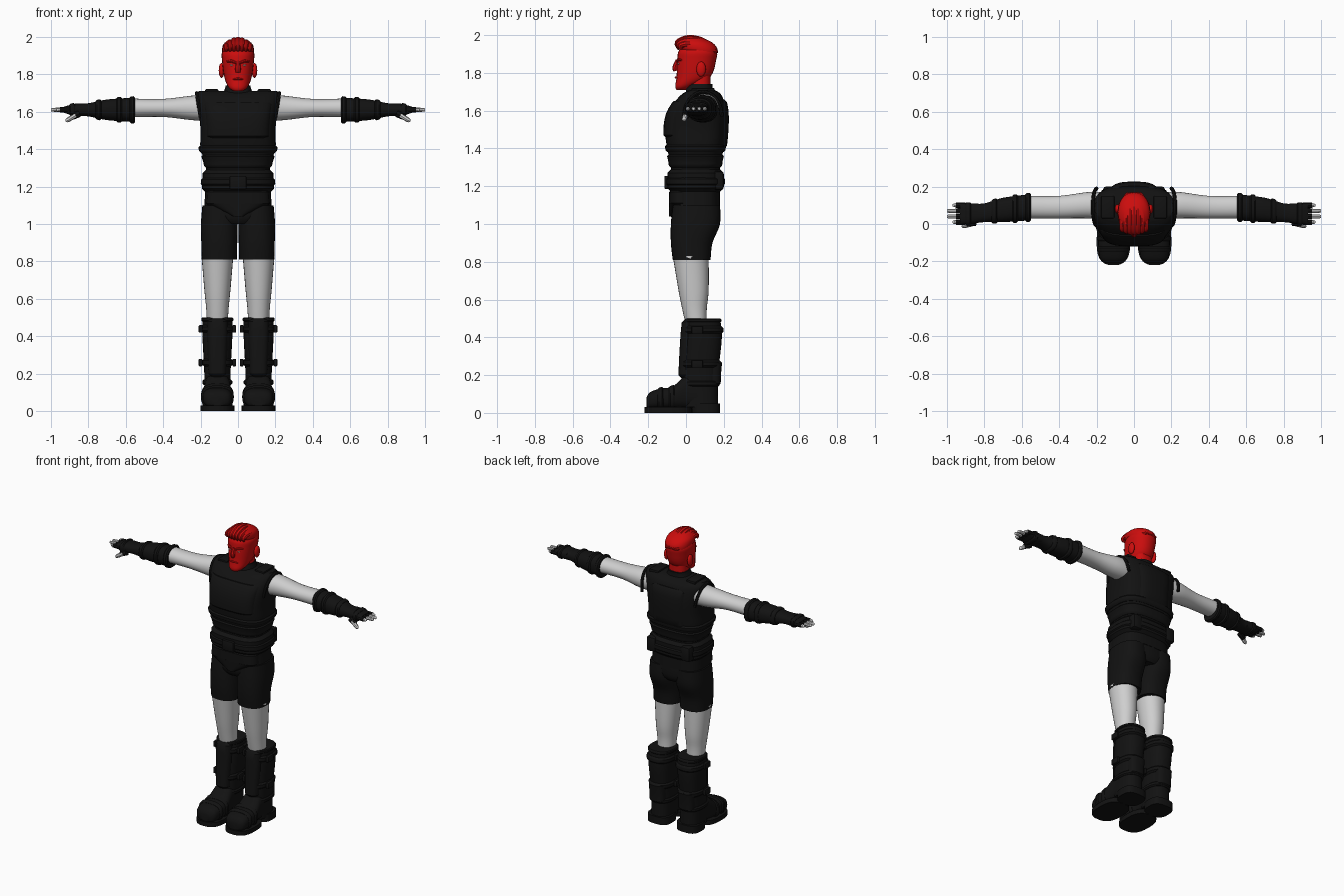
import bpy
import bmesh
import math
from mathutils import Vector

default_cube = bpy.data.objects.get("Cube")
if default_cube:
    bpy.data.objects.remove(default_cube, do_unlink=True)


def make_material(name, red_part, green_part, blue_part):
    colour = (red_part, green_part, blue_part, 1)
    material = bpy.data.materials.new(name)
    material.use_nodes = True
    material.diffuse_color = colour
    shader = next(node for node in material.node_tree.nodes if node.type == "BSDF_PRINCIPLED")
    shader.inputs["Base Color"].default_value = colour
    return material


red = make_material("red", .6, .004, .004)
black = make_material("black", .006, .006, .006)
skin = make_material("pale grey", .62, .62, .62)
eye_white = make_material("eye white", .7, .55, .45)
parts = []
profiles = {}


def finish(name, mesh, material, mirror):
    """Add the mesh to the scene, mirrored to the other side if wanted."""
    mesh.materials.append(material)
    part = bpy.data.objects.new(name, mesh)
    bpy.context.collection.objects.link(part)
    if mirror:
        part.modifiers.new("Mirror", "MIRROR").use_axis[0] = True
    parts.append(part)


def from_bmesh(name, bm, material, mirror):
    bmesh.ops.recalc_face_normals(bm, faces=bm.faces)
    mesh = bpy.data.meshes.new(name)
    bm.to_mesh(mesh)
    bm.free()
    finish(name, mesh, material, mirror)


def spline(rows, steps=4):
    """Pass a smooth curve through the rows of values."""
    result = []
    for i in range(len(rows) - 1):
        before, after = rows[max(i - 1, 0)], rows[min(i + 2, len(rows) - 1)]
        for k in range(steps):
            t = k / steps
            result.append([
                b + t / 2 * (c - a + t * (2 * a - 5 * b + 4 * c - d + t * (3 * (b - c) + d - a)))
                for a, b, c, d in zip(before, rows[i], rows[i + 1], after)])
    return result + [rows[-1]]


def skin_over(name, material, axis, rows, centre, mirror, power, sides=28):
    """Join rounded sections; a row is (position, half width, low, high)."""
    bm = bmesh.new()
    rings = []
    for position, half, low, high in rows:
        ring = []
        for i in range(sides):
            angle = math.tau * i / sides
            c, s = math.cos(angle), math.sin(angle)
            a = centre + half * math.copysign(abs(c) ** (2 / power), c)
            b = (low + high) / 2 + (high - low) / 2 * math.copysign(abs(s) ** (2 / power), s)
            place = {"x": (position, b, a), "y": (a, position, b), "z": (a, b, position)}[axis]
            ring.append(bm.verts.new(place))
        rings.append(ring)
    for lower, upper in zip(rings, rings[1:]):
        for i in range(sides):
            j = (i + 1) % sides
            bm.faces.new((lower[i], lower[j], upper[j], upper[i]))
    bm.faces.new(rings[0])
    bm.faces.new(rings[-1])
    from_bmesh(name, bm, material, mirror)


def loft(name, material, axis, rows, centre=0, mirror=False, power=2.4):
    """A smooth body part, remembered so that gear can be fitted to it."""
    rows = spline(rows)
    profiles[name] = (axis, rows, centre, mirror, power)
    skin_over(name, material, axis, rows, centre, mirror, power)


def wrap(name, body, start, end, lift=.01, width=1, facing=0):
    """A band around a body part, or a plate on the side it is facing."""
    axis, rows, centre, mirror, power = profiles[body]
    soft = min(lift, (end - start) / 4)
    fitted = []
    count = 6
    for i in range(count + 1):
        position = start + soft + (end - start - 2 * soft) * i / count
        lower, upper = next(p for p in zip(rows, rows[1:]) if position <= p[1][0] or p[1] is rows[-1])
        blend = (position - lower[0]) / (upper[0] - lower[0])
        half, low, high = [p + (q - p) * blend for p, q in zip(lower[1:], upper[1:])]
        middle = (low + high) / 2
        half = half * width + (0 if facing else lift)
        low = middle if facing > 0 else low - lift
        high = middle if facing < 0 else high + lift
        fitted.append((position, half, low, high))

    def rim(row, position):
        return (position, row[1] - soft, row[2] + soft, row[3] - soft)

    fitted = [rim(fitted[0], start)] + fitted + [rim(fitted[-1], end)]
    skin_over(name, black, axis, fitted, centre, mirror, 3 if facing else power)


def tube(name, material, points, radii, mirror=False):
    """A tapering round strand through the points."""
    curve = bpy.data.curves.new(name, "CURVE")
    curve.dimensions = "3D"
    curve.bevel_depth = 1
    curve.bevel_resolution = 2
    curve.use_fill_caps = True
    line = curve.splines.new("POLY")
    rows = spline([(*p, r) for p, r in zip(points, radii)])
    line.points.add(len(rows) - 1)
    for point, row in zip(line.points, rows):
        point.co = (*row[:3], 1)
        point.radius = row[3]
    helper = bpy.data.objects.new(name, curve)
    bpy.context.collection.objects.link(helper)
    bpy.context.view_layer.update()
    graph = bpy.context.evaluated_depsgraph_get()
    mesh = bpy.data.meshes.new_from_object(helper.evaluated_get(graph))
    bpy.data.objects.remove(helper, do_unlink=True)
    mesh.materials.clear()
    finish(name, mesh, material, mirror)


def solid(name, material, centre, size, mirror=False, rounded=False):
    """An ellipsoid if rounded, otherwise a bevelled box."""
    bm = bmesh.new()
    if rounded:
        bmesh.ops.create_uvsphere(bm, u_segments=16, v_segments=10, radius=.5)
    else:
        bmesh.ops.create_cube(bm, size=1)
    for v in bm.verts:
        v.co = Vector(centre) + v.co * Vector(size)
    if not rounded:
        bmesh.ops.bevel(bm, geom=bm.edges[:], offset=min(size) / 4, segments=2,
                        affect="EDGES", profile=.5)
    from_bmesh(name, bm, material, mirror)


# Torso: vest, plates, belt and collar
loft("vest", black, "z", [
    (1.1, .18, -.08, .18), (1.3, .17, -.08, .18), (1.4, .2, -.1, .2), (1.5, .2, -.11, .21),
    (1.6, .21, -.09, .21), (1.68, .22, -.03, .19), (1.71, .21, .02, .15)], power=3)
wrap("vest_hem", "vest", 1.38, 1.42)
wrap("chest_plate", "vest", 1.46, 1.65, width=.85, facing=-1)
wrap("back_plate", "vest", 1.4, 1.66, .015, width=.65, facing=1)
wrap("abdomen_pad", "vest", 1.3, 1.37)
wrap("belt", "vest", 1.17, 1.29, .02)
wrap("belt_strap", "vest", 1.2, 1.25, .027)
wrap("front_apron", "vest", 1.1, 1.18, width=.95, facing=-1)
loft("apron_point", black, "z", [(1.04, .03, -.09, 0), (1.11, .16, -.09, 0)], power=3)
solid("belt_buckle", black, (0, -.1, 1.22), (.09, .03, .07))
solid("belt_pouch", black, (.13, .17, 1.23), (.07, .06, .1), mirror=True)
solid("shoulder_strap", black, (.14, .09, 1.71), (.07, .12, .02), mirror=True)
loft("collar", black, "z", [(1.67, .1, 0, .15), (1.71, .075, 0, .14), (1.74, .065, .01, .14)])
rim_angles = [math.pi * i / 6 for i in range(7)]
tube("armhole_rim", black, [
    (.2 + .02 * math.sin(a), .09 - .1 * math.cos(a), 1.57 + .13 * math.sin(a)) for a in rim_angles],
    [.01 for a in rim_angles], mirror=True)

# Shorts and bare legs
LEG = .11
loft("hips", black, "z", [(1, .1, -.06, .16), (1.05, .17, -.08, .18), (1.2, .17, -.07, .17)])
loft("shorts_leg", black, "z", [
    (.81, .094, -.07, .13), (.9, .096, -.08, .14), (1, .098, -.08, .18), (1.1, .09, -.07, .18)],
    centre=.1, mirror=True)
loft("bare_leg", skin, "z", [
    (.46, .055, 0, .11), (.55, .06, -.02, .11), (.65, .07, -.04, .12), (.83, .085, -.07, .12)],
    LEG, mirror=True, power=2.1)

# Boots
loft("boot_shaft", black, "z", [
    (.03, .07, -.02, .17), (.2, .07, -.02, .17), (.4, .08, -.01, .19), (.5, .08, 0, .18)],
    LEG, mirror=True)
loft("boot_foot", black, "y", [
    (-.21, .04, .03, .08), (-.19, .07, .02, .11), (-.13, .08, .02, .13), (-.07, .08, .02, .14),
    (0, .07, .02, .2), (.06, .07, .02, .2)], LEG, mirror=True, power=2.7)
loft("boot_sole", black, "z", [(0, .09, -.22, .03), (.03, .09, -.22, .03)], LEG, True, 2.7)
loft("boot_heel", black, "z", [(0, .08, .03, .18), (.05, .08, .03, .18)], LEG, True, 3)
wrap("toe_cap_rim", "boot_foot", -.15, -.12, .007)
wrap("instep_strap", "boot_foot", -.09, -.06, .007)
wrap("shin_guard", "boot_shaft", .18, .5, .02, width=.7, facing=-1)
wrap("calf_pad", "boot_shaft", .14, .28, .015, width=.8, facing=1)
wrap("ankle_strap", "boot_shaft", .14, .17)
wrap("boot_top_rim", "boot_shaft", .48, .5, .006)
for strap, height in (("calf", .26), ("knee", .44)):
    wrap(strap + "_strap", "boot_shaft", height - .02, height + .02)
    for side in (-1, 1):
        solid(strap + "_buckle", black, (LEG + side * .09, .06, height), (.02, .06, .04), mirror=True)

# Arms, bracers and gloves
ARM = 1.61
loft("bare_arm", skin, "x", [
    (.16, .07, .02, .17), (.25, .065, .03, .17), (.4, .048, .03, .15), (.57, .05, .03, .15)],
    ARM + .01, mirror=True, power=2.1)
loft("bracer", black, "x", [
    (.55, .065, .02, .16), (.7, .055, .01, .14), (.8, .035, .01, .11), (.87, .034, 0, .11)],
    ARM, mirror=True)
loft("glove_palm", black, "x", [
    (.83, .03, .01, .11), (.88, .03, 0, .11), (.93, .016, 0, .11)], ARM, mirror=True, power=3)
for place, start, end in (("elbow", .55, .58), ("forearm", .62, .65), ("wrist", .73, .76)):
    wrap(place + "_strap", "bracer", start, end, .008)
wrap("knuckle_guard", "glove_palm", .87, .9, .006)
for i in range(4):
    across = .1 - .03 * i
    tip = .97 + (.03 if i in (1, 2) else 0)
    tube("glove_finger", black, [(.9, across, ARM), (.95, across, ARM)], [.015, .014], mirror=True)
    tube("finger", skin, [(.93, across, ARM), (tip - .01, across, ARM), (tip, across, ARM)],
         [.012, .01, .004], mirror=True)
tube("glove_thumb", black, [(.85, .01, 1.59), (.89, 0, 1.57)], [.02, .016], mirror=True)
tube("thumb", skin, [(.87, 0, 1.58), (.91, -.01, 1.555), (.92, -.01, 1.55)],
     [.014, .012, .004], mirror=True)

# Head and face
loft("neck", red, "z", [(1.7, .06, .02, .13), (1.8, .06, .02, .13)])
loft("head", red, "z", [
    (1.71, .025, -.05, 0), (1.73, .05, -.057, .04), (1.78, .072, -.05, .13), (1.87, .085, -.046, .16),
    (1.92, .084, -.036, .16), (1.97, .04, .02, .1)], power=2.2)
tube("nose", red, [(0, -.045, 1.87), (0, -.057, 1.83), (0, -.055, 1.81)], [.009, .015, .012])
solid("ear", red, (.088, .08, 1.82), (.03, .05, .08), mirror=True, rounded=True)
solid("eye", eye_white, (.034, -.04, 1.848), (.02, .008, .008), mirror=True, rounded=True)
tube("brow", red, [(.01, -.046, 1.86), (.035, -.04, 1.87), (.06, -.025, 1.868)],
     [.006, .008, .004], mirror=True)
tube("lips", red, [(-.03, -.045, 1.772), (0, -.054, 1.776), (.03, -.045, 1.772)], [.003, .006, .003])

# Swept back hair
loft("hair_base", red, "z", [
    (1.9, .08, 0, .165), (1.93, .085, -.04, .165), (1.96, .078, -.04, .14), (1.985, .05, -.02, .09)],
    power=2.2)
for i in range(-3, 4):
    side, drop = i * .021, .0035 * i * i
    tube("hair_lock", red, [
        (side, drop / 3 - .036, 1.925), (side, drop / 2 - .046, 1.96 - drop / 2),
        (side, .01, 1.984 - drop), (side, .08, 1.972 - drop),
        (side * .7, .145, 1.932 - drop / 2), (side / 2, .168, 1.91)],
        [.008, .014, .016, .017, .012, .004])

# Smooth shading with sharp creases
bpy.ops.object.select_all(action="DESELECT")
for part in parts:
    part.select_set(True)
bpy.context.view_layer.objects.active = parts[0]
bpy.ops.object.shade_smooth_by_angle(angle=math.radians(40))
